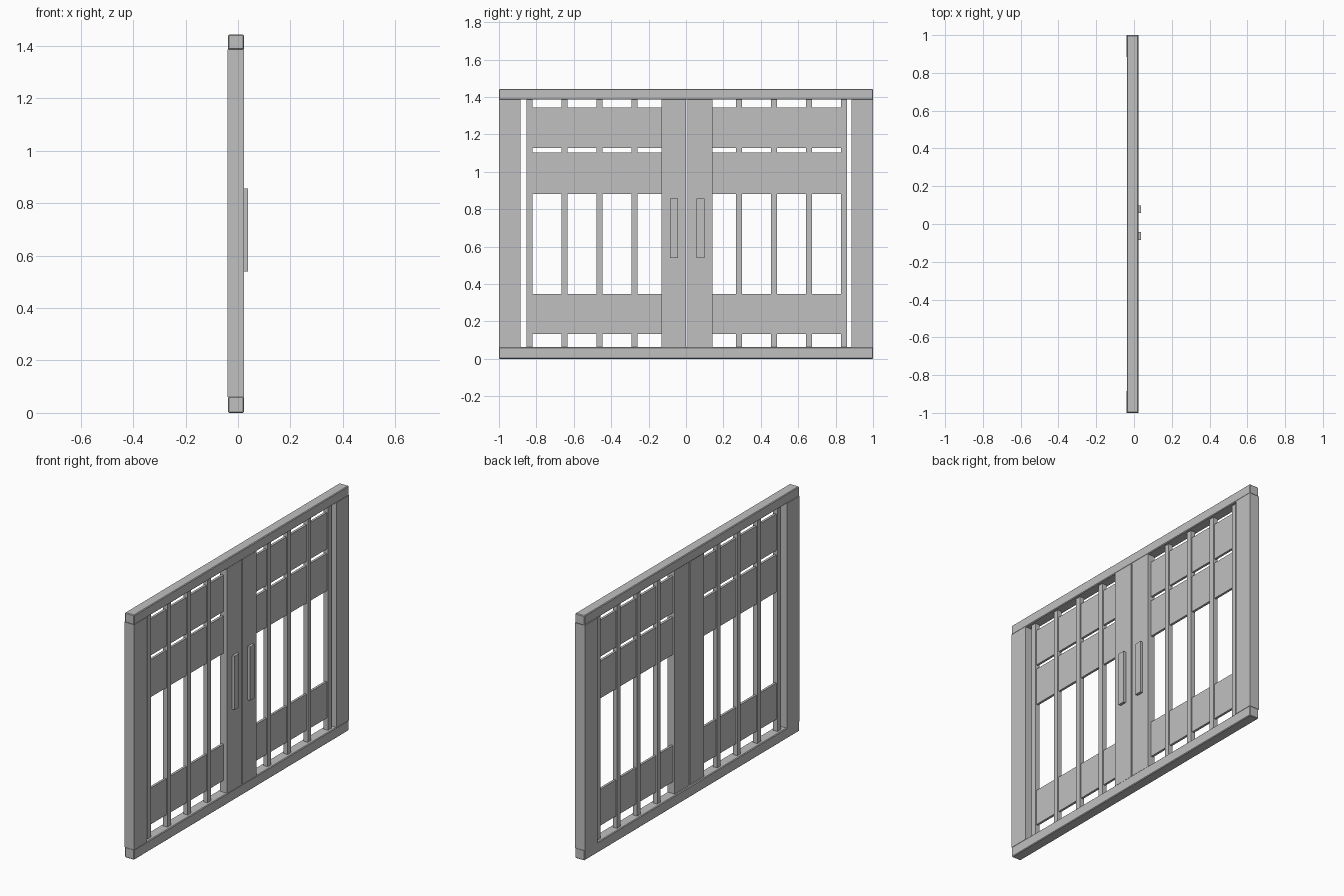
import bpy

if "Cube" in bpy.data.objects:
    bpy.data.objects.remove(bpy.data.objects["Cube"])

grey = bpy.data.materials.new("light_grey")
grey.diffuse_color = (0.53, 0.53, 0.53, 1)
grey.use_nodes = True
grey.node_tree.nodes["Principled BSDF"].inputs["Base Color"].default_value = grey.diffuse_color


def box(name, x, y, z, bevel=0.0):
    """Axis-aligned box from (min, max) ranges."""
    bpy.ops.mesh.primitive_cube_add(size=1, location=[(a + b) / 2 for a, b in (x, y, z)])
    ob = bpy.context.object
    ob.name = name
    ob.scale = [b - a for a, b in (x, y, z)]
    bpy.ops.object.transform_apply(location=False, rotation=False, scale=True)
    ob.data.materials.append(grey)
    if bevel:
        mod = ob.modifiers.new("edge", 'BEVEL')
        mod.width = bevel
        mod.segments = 1
    return ob


def span(side, a, b, centre=0.0):
    """Mirrored y range for one side."""
    return tuple(sorted((centre + side * a, centre + side * b)))


# outer frame rails
box("bottom_rail", (-0.038, 0.023), (-1, 1), (0, 0.062), 0.004)
box("top_rail", (-0.038, 0.023), (-1, 1), (1.385, 1.443), 0.004)

C = 0.004  # the door pair sits slightly off centre
for side, label in ((-1, "left"), (1, "right")):
    # frame post
    box(label + "_post", (-0.041, 0.023), span(side, 0.884, 1.0), (0.06, 1.387))
    # meeting board of the door
    box(label + "_door_board", (-0.026, 0.022), span(side, 0.004, 0.137, C + 0.001), (0.06, 1.387))
    # vertical bars
    for i in range(4):
        y = 0.279 + i * 0.1873
        box(f"{label}_bar_{i + 1}", (-0.022, 0.006), span(side, y - 0.016, y + 0.016, C), (0.06, 1.387))
    # horizontal panels behind the bars
    for part, z in (("lower", (0.132, 0.346)), ("middle", (0.882, 1.102)), ("upper", (1.128, 1.343))):
        box(f"{label}_{part}_panel", (-0.015, -0.001), span(side, 0.13, 0.835, C), z)
    # pull handle
    box(label + "_handle", (0.02, 0.038), span(side, 0.05, 0.092, 0.007), (0.54, 0.856))
